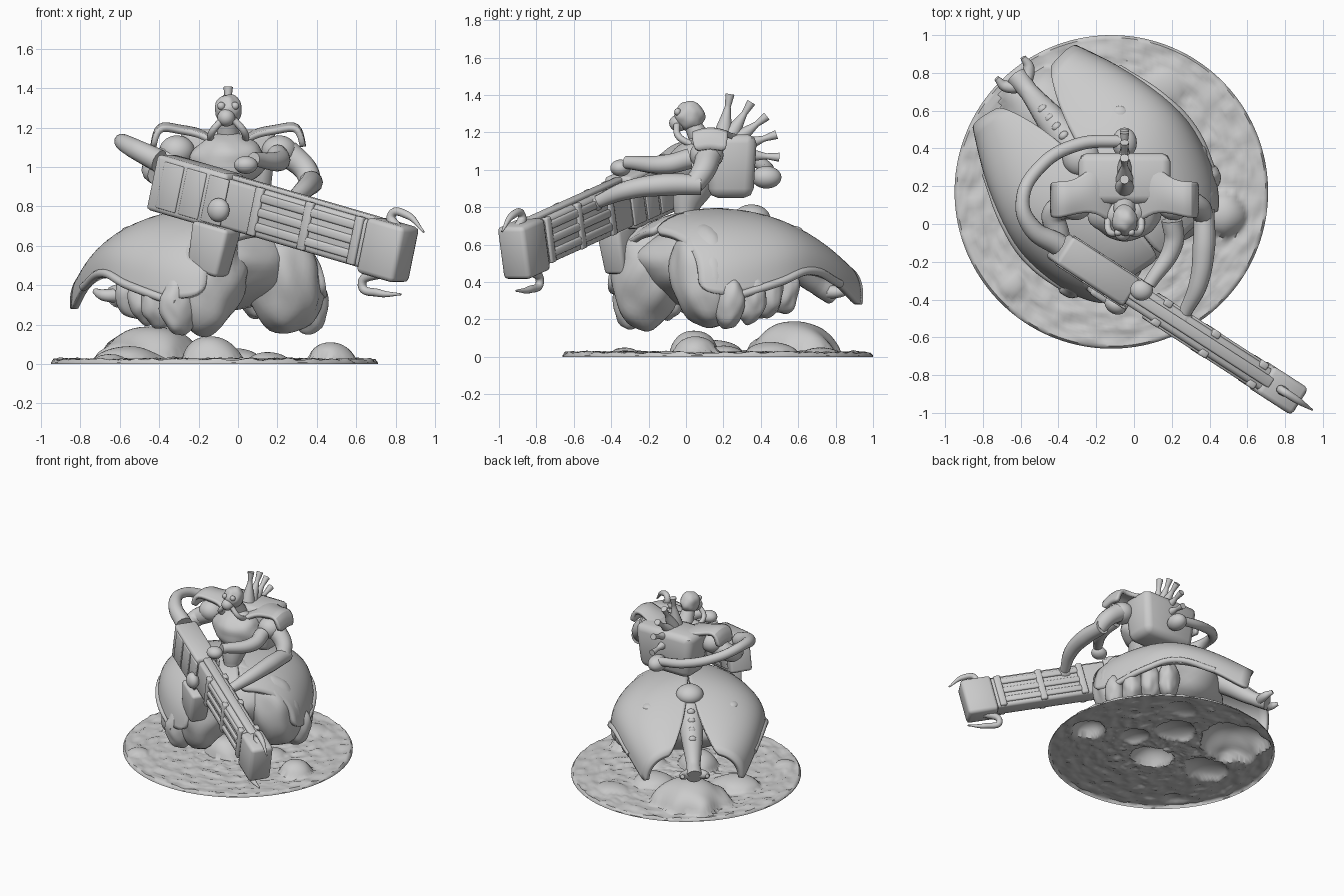
import bpy, bmesh, math
from mathutils import Matrix, Vector, noise

if "Cube" in bpy.data.objects:
    bpy.data.objects.remove(bpy.data.objects["Cube"])

grey = bpy.data.materials.new("plain_grey")
grey.use_nodes = True
grey.diffuse_color = (0.6, 0.6, 0.6, 1)
grey.node_tree.nodes["Principled BSDF"].inputs["Base Color"].default_value = (0.6, 0.6, 0.6, 1)

# Mount frame: x = side, y = forward, z = up
fwd, side, up = Vector((0.62, -0.78, 0)), Vector((-0.78, -0.62, 0)), Vector((0, 0, 1))
MOUNT = Matrix((side, fwd, up)).transposed().to_4x4()

# Gun frame: x = along the barrel, y = across, z = up
rear, muzzle = Vector((-0.38, -0.13, 0.92)), Vector((0.86, -0.93, 0.56))
along = (muzzle - rear).normalized()
across = up.cross(along).normalized()
GUN = Matrix.Translation(rear) @ Matrix((along, across, along.cross(across))).transposed().to_4x4()


def finish(name, bm, frame=Matrix(), angle=50):
    bmesh.ops.transform(bm, matrix=frame, verts=bm.verts)
    bmesh.ops.recalc_face_normals(bm, faces=bm.faces)
    mesh = bpy.data.meshes.new(name)
    bm.to_mesh(mesh)
    bm.free()
    ob = bpy.data.objects.new(name, mesh)
    bpy.context.collection.objects.link(ob)
    mesh.materials.append(grey)
    bpy.ops.object.select_all(action="DESELECT")
    ob.select_set(True)
    bpy.context.view_layer.objects.active = ob
    bpy.ops.object.shade_smooth_by_angle(angle=math.radians(angle))
    return ob


def blob(name, center, radii, frame=Matrix(), lump=0.0, tilt=0.0):
    bm = bmesh.new()
    bmesh.ops.create_icosphere(bm, subdivisions=4, radius=1)
    for v in bm.verts:
        v.co *= 1 + lump * noise.noise(v.co * 1.7 + Vector(center) * 9)
    local = Matrix.Translation(Vector(center)) @ Matrix.Rotation(tilt, 4, "Y") @ Matrix.Diagonal((*radii, 1))
    finish(name, bm, frame @ local)


def block(name, center, size, frame=Matrix(), bevel=0.015, taper=1.0):
    bm = bmesh.new()
    bmesh.ops.create_cube(bm, size=1)
    for v in bm.verts:
        if v.co.z < 0:
            v.co.x *= taper
            v.co.y *= taper
        v.co = Vector(center) + Matrix.Diagonal(size) @ v.co
    bmesh.ops.bevel(bm, geom=bm.edges[:], offset=bevel, segments=2, profile=0.5, affect="EDGES")
    finish(name, bm, frame)


def tube(name, points, radii, frame=Matrix()):
    curve = bpy.data.curves.new(name, "CURVE")
    curve.dimensions, curve.bevel_depth, curve.bevel_resolution = "3D", 1, 4
    curve.use_fill_caps, curve.resolution_u = True, 8
    line = curve.splines.new("BEZIER")
    line.bezier_points.add(len(points) - 1)
    for bp, p, r in zip(line.bezier_points, points, radii):
        bp.co, bp.radius = frame @ Vector(p), r
        bp.handle_left_type = bp.handle_right_type = "AUTO"
    curve.materials.append(grey)
    bpy.context.collection.objects.link(bpy.data.objects.new(name, curve))


def sheet(name, rows, thickness, frame=Matrix()):
    bm = bmesh.new()
    grid = [[bm.verts.new(p) for p in row] for row in rows]
    for a, b in zip(grid, grid[1:]):
        for i in range(len(a) - 1):
            bm.faces.new((a[i], a[i + 1], b[i + 1], b[i]))
    ob = finish(name, bm, frame, 60)
    sub = ob.modifiers.new("smooth", "SUBSURF")
    sub.levels = sub.render_levels = 2
    solid = ob.modifiers.new("thickness", "SOLIDIFY")
    solid.thickness, solid.offset = thickness, 0


# Rough round ground, hollow below, with boulders swelling out of it
rocks = [(-0.45, 0.58, 0.27, 0.19), (-0.14, 0.04, 0.16, 0.14), (0.47, 0.05, 0.13, 0.11), (0.15, 0.72, 0.13, 0.05),
         (-0.65, -0.33, 0.09, 0.05), (-0.02, 0.45, 0.16, 0.08), (-0.55, 0.15, 0.17, 0.09), (0.15, 0.2, 0.12, 0.06)]


def ground_height(x, y):
    z = 0.022 + 0.014 * noise.noise(Vector((x, y, 0)) * 14) + 0.008 * noise.noise(Vector((x, y, 1)) * 35)
    for rx, ry, r, h in rocks:
        d = math.hypot(x - rx, (y - ry) * 1.1) / r * (1 + 0.25 * noise.noise(Vector((x, y, h)) * 6))
        z = max(z, h * math.sqrt(max(0, 1 - d * d)))
    return z


bm = bmesh.new()
rings, spokes = 64, 160
grid = []
for i in range(1, rings + 1):
    r = 0.83 * i / rings
    ring = [(r * math.cos(math.tau * k / spokes) - 0.12, r * math.sin(math.tau * k / spokes) + 0.17)
            for k in range(spokes)]
    grid.append([bm.verts.new((x, y, ground_height(x, y) if i < rings else 0.008)) for x, y in ring])
grid.append([bm.verts.new((v.co.x, v.co.y, 0)) for v in grid[-1]])
for a, b in zip(grid, grid[1:]):
    for k in range(spokes):
        n = (k + 1) % spokes
        bm.faces.new((a[k], a[n], b[n], b[k]))
bm.faces.new(grid[0])
finish("ground_disc", bm, angle=45)

# Mount shell: two wing cases that part at the tail
stations = [(0.22, 0.38, 0.66, 0.36, 0), (0.1, 0.48, 0.75, 0.31, 0), (-0.2, 0.56, 0.79, 0.4, 0),
            (-0.42, 0.54, 0.76, 0.46, 0.01), (-0.7, 0.45, 0.63, 0.39, 0.06), (-0.92, 0.34, 0.48, 0.25, 0.16)]
for s, label in ((1, "right"), (-1, "left")):
    rows = []
    for a, w, top, edge, inner in stations:
        arc = [math.pi / 2 * k / 8 for k in range(9)]
        rows.append([(s * (inner + (w - inner) * math.sin(t)), a - 0.02 * math.sin(2 * t),
                      edge + (top - edge) * max(math.cos(t), 0) ** 0.8) for t in arc])
    sheet(label + "_wing_case", rows, 0.035, MOUNT)
    blob(label + "_front_lobe", (s * 0.25, 0.06, 0.43), (0.2, 0.19, 0.27), MOUNT, 0.14, s * -0.2)
    blob(label + "_shell_stud", (s * 0.3, -0.5, 0.67), (0.05, 0.05, 0.03), MOUNT)
    # Row of folded toes beneath the shell
    for k in range(4):
        blob(label + "_toe", (s * (0.44 - 0.02 * abs(k - 1)), 0.05 - 0.13 * k, 0.3 + 0.025 * k),
             (0.11, 0.08, 0.15), MOUNT, 0.12)
    tube(label + "_shell_rim", [(s * w, a, e) for a, w, t, e, i in stations[1:-1]], [0.022] * 4, MOUNT)

blob("belly", (0, -0.22, 0.5), (0.46, 0.44, 0.23), MOUNT, 0.1)
blob("shell_dome", (0, -0.45, 0.74), (0.1, 0.1, 0.075), MOUNT)
tube("tail", [(0, -0.45, 0.66), (0, -0.7, 0.52), (0, -0.9, 0.38), (0, -1.0, 0.34)], [0.1, 0.08, 0.05, 0.06], MOUNT)
for k in range(4):
    blob("tail_bead", (0, -0.6 - 0.06 * k, 0.67 - 0.045 * k), (0.028, 0.022, 0.025), MOUNT)
for s in (-1, 1):
    tube("tail_fork", [(0, -0.94, 0.35), (s * 0.08, -1.0, 0.35), (s * 0.09, -1.06, 0.37)], [0.04, 0.03, 0.015], MOUNT)

# Rider body, mirrored about its own centre line
CX = -0.05
tube("waist", [(CX, 0.06, 0.6), (CX, 0.0, 0.76), (CX, 0.05, 0.95)], [0.13, 0.06, 0.12])
blob("hips", (CX, 0.04, 0.71), (0.17, 0.12, 0.08), lump=0.1)
blob("chest", (CX, 0.06, 1.03), (0.19, 0.15, 0.14), lump=0.1)
block("back_carapace", (CX, 0.24, 1.02), (0.5, 0.28, 0.34), bevel=0.05, taper=0.85)
tube("neck", [(CX, 0.1, 1.12), (CX, 0.03, 1.25)], [0.065, 0.045])
blob("head", (CX, 0.02, 1.29), (0.068, 0.08, 0.08), lump=0.1)
blob("snout", (CX - 0.01, -0.04, 1.25), (0.045, 0.05, 0.045))
for s in (-1, 1):
    blob("eye", (CX + s * 0.035, -0.045, 1.31), (0.02, 0.018, 0.02))
    rows = [[(CX + s * x, y0 + (y1 - y0) * u / 3, z + 0.02 * (u in (1, 2))) for u in range(4)]
            for x, z, y0, y1 in ((0.07, 1.12, -0.01, 0.36), (0.15, 1.17, 0.07, 0.32), (0.26, 1.18, 0.06, 0.22),
                                 (0.36, 1.21, 0.03, 0.22), (0.38, 1.09, 0.04, 0.22))]
    sheet("shoulder_guard", rows, 0.03)
    blob("shoulder", (CX + s * 0.26, 0.11, 1.08), (0.09, 0.09, 0.08))
    tube("mask_pipe", [(CX + s * 0.03, -0.05, 1.24), (CX + s * 0.08, -0.04, 1.18), (CX + s * 0.09, 0.04, 1.13)],
         [0.018] * 3)

# Fan of flared spines down the back
for deg in (80, 58, 38, 18, -4):
    d = Vector((0, math.cos(math.radians(deg)), math.sin(math.radians(deg))))
    root = Vector((CX, 0.18, 1.09))
    tube("back_spine", [root + d * 0.1, root + d * 0.25, root + d * 0.32], [0.05, 0.016, 0.024])
blob("hose_socket", (CX, 0.43, 0.96), (0.065, 0.08, 0.06))
tube("hose", [(CX, 0.44, 0.98), (-0.3, 0.42, 1.02), (-0.5, 0.3, 1.08), (-0.59, 0.12, 1.13), (-0.54, -0.02, 1.1),
              (-0.4, -0.11, 1.03)], [0.033, 0.035, 0.035, 0.037, 0.05, 0.06])

# Arms and hands
tube("left_arm", [(0.25, 0.12, 1.07), (0.34, 0.09, 0.99), (0.37, 0.04, 0.92)], [0.07, 0.062, 0.055])
tube("left_forearm", [(0.37, 0.08, 0.92), (0.37, -0.12, 0.92), (0.34, -0.32, 0.89), (0.27, -0.47, 0.83)],
     [0.055, 0.06, 0.05, 0.035])
blob("left_hand", (0.25, -0.5, 0.82), (0.06, 0.06, 0.045))
tube("inner_arm", [(0.2, 0.02, 1.06), (0.21, -0.1, 1.03), (0.08, -0.32, 1.04)], [0.055, 0.052, 0.035])
blob("inner_hand", (0.04, -0.35, 1.01), (0.06, 0.055, 0.045))
tube("right_arm", [(-0.32, 0.1, 1.06), (-0.42, 0.06, 1.0), (-0.4, -0.06, 0.96)], [0.07, 0.065, 0.06])

# Gun body, ribs, muzzle and blades
block("gun_stock", (0.2, 0, 0), (0.44, 0.17, 0.29), GUN, 0.02)
block("gun_barrel", (0.85, 0, -0.005), (1.0, 0.13, 0.25), GUN, 0.02)
block("gun_top_rail", (0.85, 0, 0.125), (0.95, 0.06, 0.03), GUN, 0.01)
for s in (-1, 1):
    for z in (-0.075, 0, 0.075):
        block("barrel_rib", (0.93, s * 0.065, z), (0.6, 0.025, 0.045), GUN, 0.01)
    for x in (0.1, 0.24, 0.38):
        block("stock_plate", (x, s * 0.085, 0), (0.12, 0.015, 0.24), GUN, 0.006)
    for x in (0.62, 0.93, 1.24):
        block("barrel_band", (x, s * 0.06, 0), (0.05, 0.04, 0.25), GUN, 0.01)
block("muzzle", (1.4, 0, -0.01), (0.23, 0.17, 0.29), GUN, 0.025)
for path in ([(1.44, 0.1), (1.38, 0.17), (1.47, 0.19), (1.59, 0.13)],
             [(1.4, -0.12), (1.29, -0.22), (1.4, -0.235), (1.53, -0.21)]):
    tube("muzzle_blade", [(x, 0, z) for x, z in path], [0.03, 0.022, 0.02, 0.005], GUN)
block("magazine", (0.4, -0.05, -0.25), (0.22, 0.15, 0.25), GUN, 0.02, 0.85)
blob("gun_knob", (0.42, -0.1, -0.04), (0.06, 0.045, 0.06), GUN)
